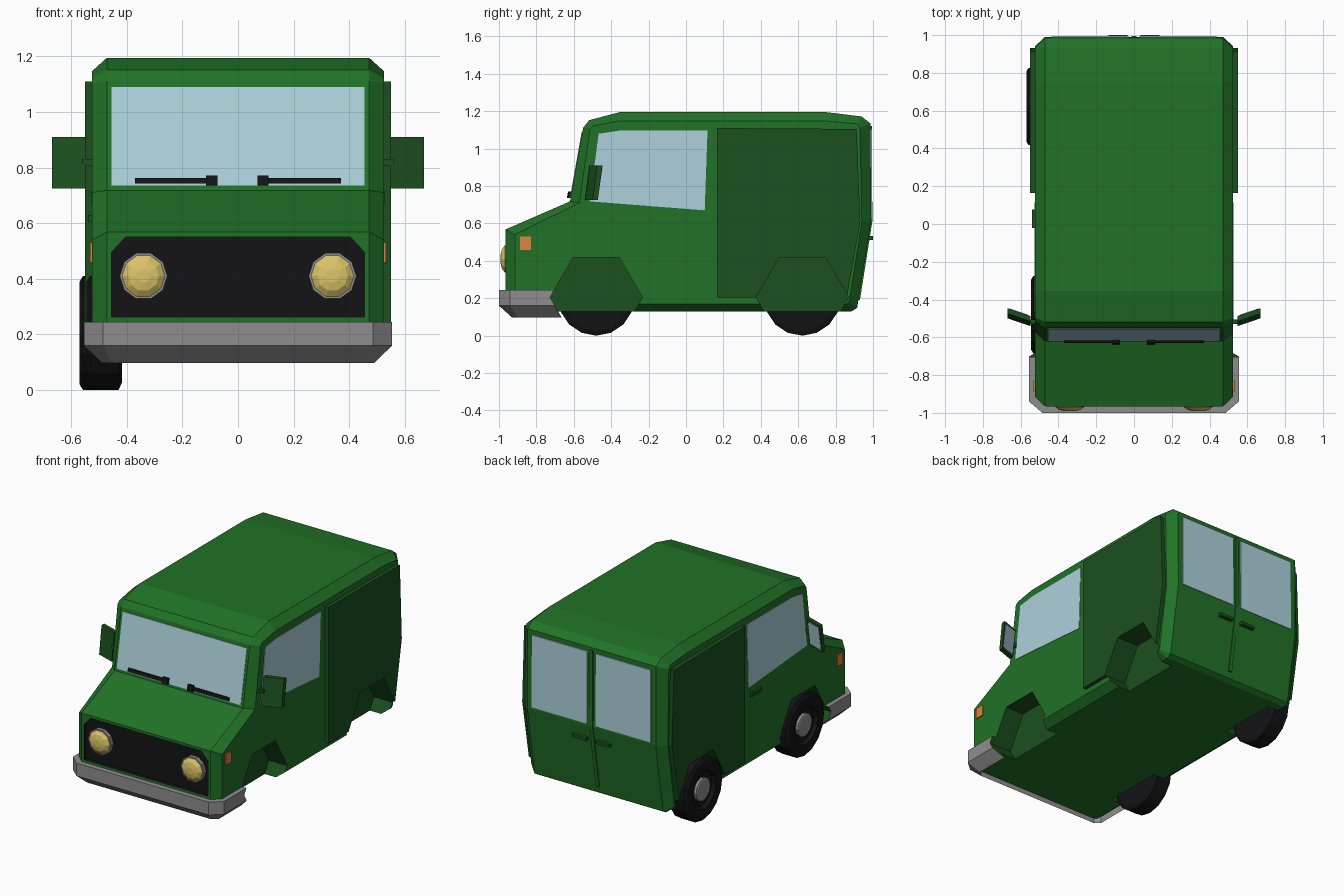
import bpy, bmesh
from math import cos, sin, pi

if "Cube" in bpy.data.objects:
    bpy.data.objects.remove(bpy.data.objects["Cube"])


def material(name, r, g, b):
    m = bpy.data.materials.new(name)
    m.diffuse_color = (r, g, b, 1)
    m.use_nodes = True
    m.node_tree.nodes["Principled BSDF"].inputs["Base Color"].default_value = m.diffuse_color
    return m


GREEN = material("green", 0.015, 0.17, 0.02)
DARK = material("dark_green", 0.011, 0.08, 0.013)
GLASS = material("glass", 0.42, 0.64, 0.72)
BLACK = material("black", 0.007, 0.007, 0.008)
GREY = material("grey", 0.27, 0.27, 0.27)
YELLOW = material("yellow", 0.72, 0.56, 0.14)
ORANGE = material("orange", 0.75, 0.23, 0.04)


def loft(name, rings, mat):
    """Skin a list of equal-length point rings and cap both ends."""
    bm = bmesh.new()
    rows = [[bm.verts.new(p) for p in ring] for ring in rings]
    n = len(rows[0])
    for a, b in zip(rows, rows[1:]):
        for i in range(n):
            j = (i + 1) % n
            bm.faces.new((a[i], a[j], b[j], b[i]))
    bm.faces.new(rows[0])
    bm.faces.new(rows[-1])
    bmesh.ops.recalc_face_normals(bm, faces=bm.faces)
    me = bpy.data.meshes.new(name)
    bm.to_mesh(me)
    bm.free()
    me.materials.append(mat)
    ob = bpy.data.objects.new(name, me)
    bpy.context.collection.objects.link(ob)
    return ob


def prism_x(name, yz, x0, x1, mat):
    return loft(name, [[(x, y, z) for y, z in yz] for x in (x0, x1)], mat)


def prism_y(name, xz, y0, y1, mat):
    return loft(name, [[(x, y, z) for x, z in xz] for y in (y0, y1)], mat)


def box(name, x0, x1, y0, y1, z0, z1, mat):
    return prism_x(name, [(y0, z0), (y1, z0), (y1, z1), (y0, z1)], x0, x1, mat)


def turned(name, axis, centre, steps, sides, mat):
    """Lathe along x or y: steps are (position along axis, radius)."""
    rings = []
    for t, r in steps:
        c = [(centre[0] + r * cos(2 * pi * i / sides),
              centre[1] + r * sin(2 * pi * i / sides)) for i in range(sides)]
        rings.append([(t, u, v) if axis == 'x' else (u, t, v) for u, v in c])
    return loft(name, rings, mat)


def cut(ob, cutters):
    for c in cutters:
        m = ob.modifiers.new("cut", 'BOOLEAN')
        m.operation, m.solver, m.object = 'DIFFERENCE', 'EXACT', c
        m.material_mode = 'TRANSFER'
    dg = bpy.context.evaluated_depsgraph_get()
    me = bpy.data.meshes.new_from_object(ob.evaluated_get(dg))
    ob.modifiers.clear()
    ob.data = me


# body shell: central profile with a smaller outline on each side
outer = [(-.965, .13), (-.965, .568), (-.62, .718), (-.55, 1.112), (-.518, 1.152),
         (-.355, 1.195), (.75, 1.195), (.938, 1.172), (.986, 1.135), (.99, .61),
         (.915, .148), (.885, .13)]
inner = [(-.915, .17), (-.915, .54), (-.57, .71), (-.513, 1.105), (-.495, 1.122),
         (-.36, 1.147), (.75, 1.147), (.92, 1.132), (.93, 1.11), (.94, .61),
         (.872, .18), (.86, .17)]
body = loft("body", [[(x, y, z) for y, z in p] for x, p in
                     ((-.525, inner), (-.472, outer), (.472, outer), (.525, inner))], GREEN)

# cargo side panels
panel = [(.165, .205), (.165, 1.11), (.912, 1.105), (.932, .61), (.86, .205)]
panels = [prism_x("side_panel", panel, s * .5, s * .55, DARK) for s in (1, -1)]

# wrap-around bumper with undercut lower edge
path = [(.555, -.66, .49, -.66), (.555, -.94, .49, -.90), (.485, -1.0, .455, -.93)]
path += [(-a, b, -c, d) for a, b, c, d in reversed(path)]
bumper = loft("bumper", [[(a, b, .245), (a, b, .16), (c, d, .097), (c, d, .245)]
                         for a, b, c, d in path], GREY)

# hexagonal wheel arches and grille recess
AXLES = (-.48, .622)
arches = [turned("arch_cutter", 'x', (y, .205), [(s * .39, .247), (s * .7, .247)], 6, DARK)
          for y in AXLES for s in (1, -1)]
grille_shape = [(-.455, .262), (.455, .262), (.455, .495), (.405, .55), (-.405, .55), (-.455, .495)]
recess = prism_y("grille_cutter", grille_shape, -1.1, -.938, BLACK)
for c in arches + [recess]:
    c.hide_render = True
cut(body, arches + [recess])
for p in panels + [bumper]:
    cut(p, arches)
for c in arches + [recess]:
    bpy.data.objects.remove(c)
prism_y("grille", grille_shape, -.942, -.92, BLACK)

# wheels, present on the left side only
for y, x in zip(AXLES, (-.545, -.57)):
    turned("wheel", 'x', (y, .205), [(x + .127, .18), (x + .115, .205), (x + .012, .205),
                                     (x, .185), (x, .125), (x + .025, .115)], 16, BLACK)
    turned("hub", 'x', (y, .205), [(x + .06, .075), (x + .008, .075), (x + .004, .065)], 12, GREY)

# windscreen and wipers on the sloping front
def slope(z):
    return -.62 + (z - .718) * .07 / .394


def on_screen(name, x0, x1, z0, z1, d0, d1, mat):
    loft(name, [[(x, slope(z) + d, z) for x, z in
                 ((x0, z0), (x1, z0), (x1, z1), (x0, z1))] for d in (d0, d1)], mat)


on_screen("windscreen", -.456, .456, .735, 1.09, -.004, .02, GLASS)
for a, b, c, d in ((-.37, -.09, -.115, -.073), (.09, .37, .07, .11)):
    on_screen("wiper", a, b, .742, .762, -.014, -.004, BLACK)
    on_screen("wiper_pivot", c, d, .735, .772, -.02, -.004, BLACK)

window = [(-.515, .718), (-.467, 1.08), (-.35, 1.097), (.115, 1.097), (.1, .67)]
for s in (1, -1):
    # headlights
    turned("headlight_ring", 'y', (s * .34, .41), [(-.93, .086), (-.966, .086), (-.966, .07)], 10, GREY)
    turned("headlight", 'y', (s * .34, .41), [(-.94, .077), (-.968, .077), (-.984, .055),
                                              (-.991, .025)], 10, YELLOW)
    # side window and marker lamp
    prism_x("side_window", window, s * .5, s * .528, GLASS)
    box("side_marker", s * .5, s * .532, -.888, -.828, .458, .53, ORANGE)
    # door mirror with glass on its back
    def slab(name, x0, x1, z0, z1, d0, d1, mat):
        rings = []
        for x in (x0, x1):
            y = -.54 + (x - .55) * .34
            rings.append([(s * x, y + d + k, z) for d, k, z in
                          ((d0, 0, z0), (d1, 0, z0), (d1, .025, z1), (d0, .025, z1))])
        loft(name, rings, mat)
    slab("mirror", .548, .67, .725, .91, 0, .028, DARK)
    slab("mirror_glass", .558, .66, .74, .895, .02, .031, GLASS)
    box("mirror_arm", s * .5, s * .56, -.53, -.505, .805, .83, DARK)
    # rear door window and handle
    prism_y("rear_window", [(s * .03, .625), (s * .437, .625), (s * .437, 1.105), (s * .03, 1.105)],
            .96, .994, GLASS)
    box("rear_handle", s * .035, s * .135, .96, 1.0, .512, .532, DARK)

# strip between the rear doors
prism_x("rear_door_seam", [(.95, 1.12), (.995, 1.12), (.996, .61), (.93, .19), (.88, .19)],
        -.012, .012, GREEN)

# front door handle, left side only
box("door_handle", -.54, -.5, -.02, .078, .605, .63, DARK)
